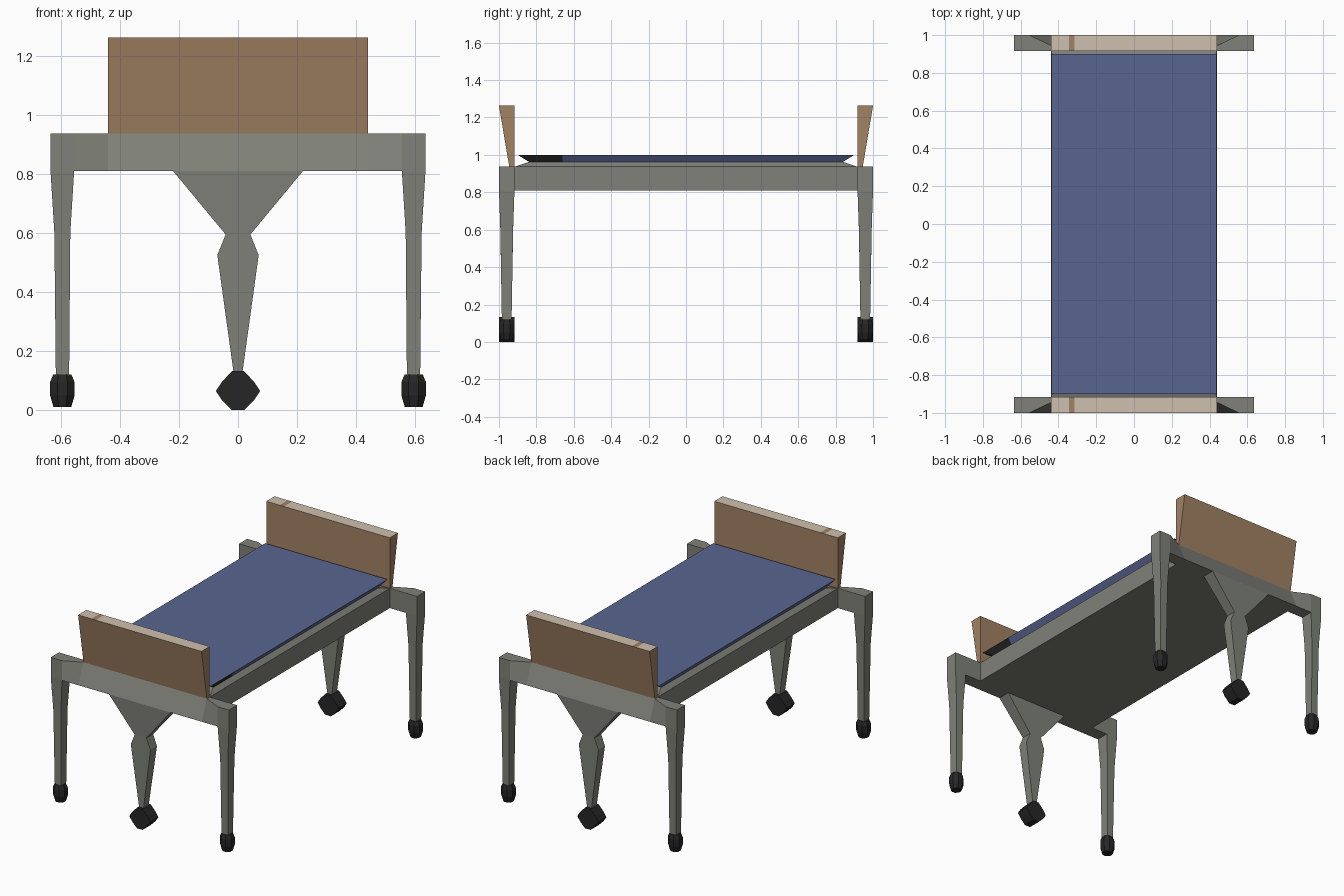
import bpy, bmesh, math

if "Cube" in bpy.data.objects:
    bpy.data.objects.remove(bpy.data.objects["Cube"])


def material(name, srgb):
    m = bpy.data.materials.new(name)
    m.diffuse_color = [((c / 255 + 0.055) / 1.055) ** 2.4 for c in srgb] + [1]
    m.use_nodes = True
    m.node_tree.nodes["Principled BSDF"].inputs["Base Color"].default_value = m.diffuse_color
    return m


GREY = material("grey metal", (127, 129, 120))
BLACK = material("black rubber", (38, 38, 38))
BROWN = material("brown wood", (162, 130, 100))
BEIGE = material("pale wood edge", (206, 192, 174))
BLUE = material("blue fabric", (89, 101, 144))


def loft(name, rings, *mats):
    """Skin a list of equal-length closed rings and cap both ends."""
    bm = bmesh.new()
    vs = [[bm.verts.new(p) for p in r] for r in rings]
    n = len(rings[0])
    for a, b in zip(vs, vs[1:]):
        for i in range(n):
            bm.faces.new((a[i], a[(i + 1) % n], b[(i + 1) % n], b[i]))
    bm.faces.new(vs[0])
    bm.faces.new(vs[-1])
    bmesh.ops.recalc_face_normals(bm, faces=bm.faces)
    mesh = bpy.data.meshes.new(name)
    bm.to_mesh(mesh)
    bm.free()
    for m in mats:
        mesh.materials.append(m)
    ob = bpy.data.objects.new(name, mesh)
    bpy.context.collection.objects.link(ob)
    return ob


def rect(x0, x1, y0, y1, z):
    return [(x0, y0, z), (x1, y0, z), (x1, y1, z), (x0, y1, z)]


def cut_and_paint(ob, cuts, rule):
    """Slice the mesh on (point, normal) planes, then colour faces by a rule."""
    bm = bmesh.new()
    bm.from_mesh(ob.data)
    for co, no in cuts:
        bmesh.ops.bisect_plane(bm, geom=bm.verts[:] + bm.edges[:] + bm.faces[:],
                               plane_co=co, plane_no=no)
    bm.normal_update()
    for f in bm.faces:
        f.material_index = rule(f.calc_center_median(), f.normal)
    bm.to_mesh(ob.data)
    bm.free()


# Bed base with bevelled deck, and the mattress flaring upward
loft("bed_base", [rect(-.44, .44, -.917, .917, .81), rect(-.44, .44, -.917, .917, .937),
                  rect(-.41, .41, -.84, .84, .962)], GREY)
mattress = loft("mattress", [rect(-.41, .41, -.835, .835, .96),
                             rect(-.436, .436, -.9, .9, 1.0)], BLUE, BLACK)
cut_and_paint(mattress, [((0, -.66, 0), (0, 1, 0))],
              lambda c, n: int(n.x > .3 and c.y < -.66))

for s, end in ((-1, "front"), (1, "back")):
    # Rail whose outer top edge is pulled in below the board
    def section(x, top):
        return [(x, s * 1.0, .81), (x, s * .917, .81), (x, s * .917, .937), (x, s * top, .937)]
    loft(end + "_rail", [section(x, t) for x, t in
                         ((-.635, 1), (-.555, 1), (-.44, .945), (.44, .945), (.555, 1), (.635, 1))], GREY)

    # End board with pale top and one brown stripe
    def board(y, z):
        a, b = sorted((s * y, s * .917))
        return rect(-.44, .44, a, b, z)
    ob = loft(end + "_board", [board(.945, .937), board(1.0, 1.263)], BROWN, BEIGE)
    cut_and_paint(ob, [((-.345, 0, 0), (1, 0, 0)), ((-.315, 0, 0), (1, 0, 0))],
                  lambda c, n: int(n.z > .9 and not -.345 < c.x < -.315))

    # Slim corner legs with faceted round feet
    yc = s * .9585
    for k, side in ((-1, "left"), (1, "right")):
        rings = []
        for xa, xb, h, z in ((.555, .635, .0415, .81), (.568, .622, .034, .6), (.572, .617, .026, .115)):
            a, b = sorted((k * xa, k * xb))
            rings.append(rect(a, b, yc - h, yc + h, z))
        loft(f"{end}_{side}_leg", rings, GREY)
        rings = []
        for r, z in ((.03, .01), (.0415, .05), (.0415, .095), (.031, .12)):
            r /= math.cos(math.pi / 8)
            rings.append([(k * .595 + r * math.cos((i + .5) * math.pi / 4),
                           yc + r * math.sin((i + .5) * math.pi / 4), z) for i in range(8)])
        loft(f"{end}_{side}_foot", rings, BLACK)

    # Flared middle leg
    loft(end + "_middle_leg", [rect(-w, w, yc - h, yc + h, z) for w, h, z in
                               ((.22, .0415, .81), (.042, .034, .595),
                                (.07, .033, .525), (.014, .026, .12))], GREY)
    # Middle foot: hexagonal wheel
    prof = [(-.02, 0), (.02, 0), (.055, .035), (.075, .065), (.055, .095), (.02, .133),
            (-.02, .133), (-.055, .095), (-.075, .065), (-.055, .035)]
    loft(end + "_middle_foot", [[(x, yc + d, z) for x, z in prof] for d in (-.0415, .0415)], BLACK)
